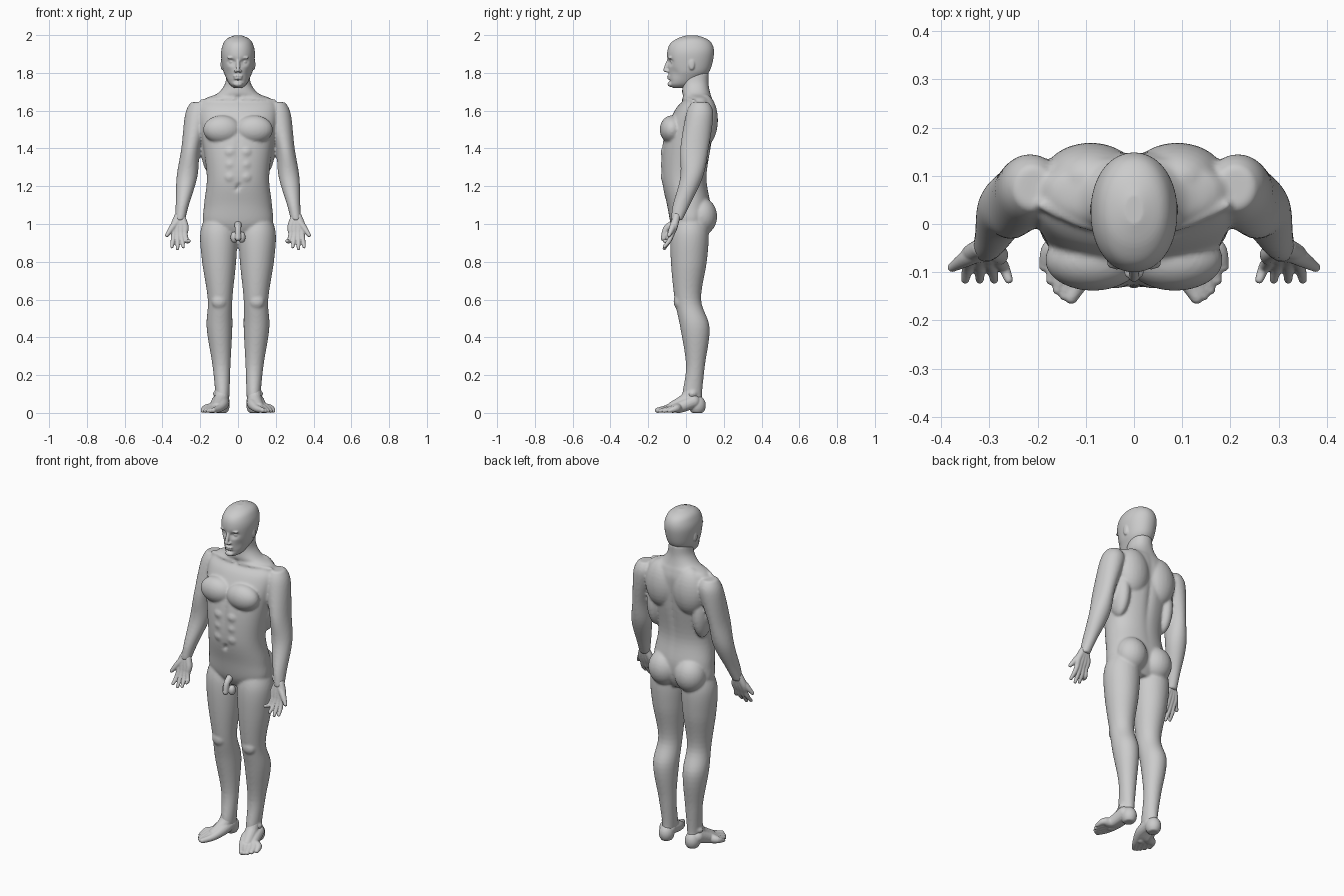
import bpy, bmesh, math
from mathutils import Vector, Matrix

old_cube = bpy.data.objects.get("Cube")
if old_cube:
    bpy.data.objects.remove(old_cube, do_unlink=True)

grey = (.6, .6, .6, 1)
clay = bpy.data.materials.new("grey clay")
clay.use_nodes = True
clay.diffuse_color = grey
clay.node_tree.nodes["Principled BSDF"].inputs["Base Color"].default_value = grey
BOTH_SIDES = (1, -1)


def spline(rows, steps=6):
    """Smooth curve through rows of numbers."""
    rows = [Vector(row) for row in rows]
    padded = [rows[0]] + rows + [rows[-1]]
    points = []
    for before, start, end, after in zip(padded, padded[1:], padded[2:], padded[3:]):
        start_slope, end_slope = (end - before) / 2, (after - start) / 2
        for step in range(steps):
            t = step / steps
            ease = t * t * (3 - 2 * t)
            points.append(start.lerp(end, ease) + start_slope * t * (1 - t) ** 2
                          - end_slope * t * t * (1 - t))
    return points + [rows[-1]]


def skin_rings(bm, rings):
    """Join neighbouring rings with faces and cap both ends."""
    for lower, upper in zip(rings, rings[1:]):
        for i in range(len(lower)):
            bm.faces.new((lower[i - 1], lower[i], upper[i], upper[i - 1]))
    bm.faces.new(rings[0])
    bm.faces.new(rings[-1])


def rounded(value, power):
    return math.copysign(abs(value) ** (2 / power), value)


def loft(bm, rows, side=1, power=2, count=48):
    """Level rings from rows of height, inner x, outer x, front y, back y."""
    rings = []
    for height, inner, outer, front, back in spline(rows):
        middle = Vector((side * (inner + outer) / 2, (front + back) / 2, height))
        ring = []
        for i in range(count):
            angle = math.tau * i / count
            across = rounded(math.cos(angle), power) * (outer - inner) / 2
            along = rounded(math.sin(angle), power) * (back - front) / 2
            ring.append(bm.verts.new(middle + Vector((across, along, 0))))
        rings.append(ring)
    skin_rings(bm, rings)


def central_loft(bm, rows, power, count):
    """Loft centred on x = 0 from rows of height, half width, front y, back y."""
    loft(bm, [(height, -half, half, front, back) for height, half, front, back in rows],
         power=power, count=count)


def blob(bm, centre, size, side=1):
    """Ellipsoid mass."""
    place = Matrix.Translation((side * centre[0], centre[1], centre[2]))
    bmesh.ops.create_uvsphere(bm, u_segments=24, v_segments=16, radius=1,
                              matrix=place @ Matrix.Diagonal((*size, 1)))


def paired_blobs(bm, masses):
    for centre, size in masses.values():
        for side in BOTH_SIDES:
            blob(bm, centre, size, side)


def tube(bm, rows, side=1, count=16):
    """Round ended tube through rows of x, y, z, radius."""
    path = spline([(side * x, y, z, radius) for x, y, z, radius in rows])
    rings = []
    for i, point in enumerate(path):
        direction = path[min(i + 1, len(path) - 1)].xyz - path[max(i - 1, 0)].xyz
        turn = direction.to_track_quat('Z', 'Y')
        ring = []
        for k in range(count):
            angle = math.tau * k / count
            spoke = Vector((math.cos(angle), math.sin(angle), 0)) * point.w
            ring.append(bm.verts.new(point.xyz + turn @ spoke))
        rings.append(ring)
    skin_rings(bm, rings)
    for end in (path[0], path[-1]):
        blob(bm, end.xyz, [end.w] * 3)


def dent(bm, centre, size, push):
    """Soft push of the surface around a point."""
    for vert in bm.verts:
        distance = sum(((vert.co[axis] - centre[axis]) / size[axis]) ** 2 for axis in range(3))
        vert.co += Vector(push) * math.exp(-distance)


def finish(name, bm, voxel, smoothing, mirrored=False):
    """Fuse the overlapping masses into one smooth skin."""
    bmesh.ops.recalc_face_normals(bm, faces=bm.faces)
    mesh = bpy.data.meshes.new(name)
    bm.to_mesh(mesh)
    bm.free()
    mesh.materials.append(clay)
    part = bpy.data.objects.new(name, mesh)
    bpy.context.collection.objects.link(part)
    fuse = part.modifiers.new("fuse", 'REMESH')
    fuse.mode, fuse.voxel_size, fuse.use_smooth_shade = 'VOXEL', voxel, True
    soften = part.modifiers.new("soften", 'SMOOTH')
    soften.factor, soften.iterations = .5, smoothing
    if mirrored:
        part.modifiers.new("pair", 'MIRROR').use_mirror_merge = False


# Body: trunk and neck, with spine groove, navel and chest line
bm = bmesh.new()
central_loft(bm, [(.94, .1, -.05, .09), (1, .18, -.08, .12), (1.1, .18, -.1, .13),
                  (1.25, .165, -.13, .11), (1.45, .19, -.12, .14), (1.6, .21, -.06, .15),
                  (1.66, .18, -.01, .14), (1.69, .11, -.02, .13), (1.74, .07, -.02, .12),
                  (1.8, .06, -.03, .12)], power=2.2, count=64)
dent(bm, centre=(0, .16, 1.4), size=(.02, .06, .2), push=(0, -.012, 0))
dent(bm, centre=(0, -.12, 1.2), size=(.012, .03, .012), push=(0, .02, 0))
dent(bm, centre=(0, -.13, 1.4), size=(.012, .03, .1), push=(0, .006, 0))

# Body: legs, arms and collar bones
leg = [(1.05, .03, .17, -.05, .1), (.95, .005, .2, -.08, .12), (.8, .01, .19, -.08, .11),
       (.6, .03, .16, -.06, .08), (.45, .03, .166, -.03, .125), (.25, .04, .135, 0, .1),
       (.1, .045, .12, -.02, .085), (.05, .05, .12, -.02, .09)]
arm = [(1.645, .17, .25, .03, .12), (1.58, .15, .28, 0, .145), (1.4, .2, .3, -.03, .12),
       (1.25, .215, .325, -.03, .09), (1.1, .26, .33, -.07, .02), (1.02, .28, .335, -.08, -.02)]
for side in BOTH_SIDES:
    loft(bm, leg, side)
    loft(bm, arm, side)
    tube(bm, [(.02, -.01, 1.66, .012), (.1, 0, 1.66, .012), (.19, .04, 1.65, .012)], side)

# Body: muscle masses as centre and size
paired_blobs(bm, {
    "chest": ((.085, -.075, 1.5), (.1, .064, .075)),
    "shoulder blade": ((.09, .095, 1.55), (.1, .074, .14)),
    "side of back": ((.15, .055, 1.42), (.047, .075, .15)),
    "buttock": ((.086, .08, 1.04), (.09, .085, .1)),
    "kneecap": ((.1, -.04, .59), (.04, .026, .04)),
    "ankle": ((.09, .035, .1), (.044, .03, .025)),
})
for row in range(3):
    paired_blobs(bm, {"abdomen": ((.04, -.112, 1.25 + row * .065), (.034, .022, .033))})
finish("body", bm, voxel=.007, smoothing=6)

# Head: skull, mouth line, eye sockets and cheek hollows
bm = bmesh.new()
central_loft(bm, [(1.72, .02, -.07, 0), (1.74, .045, -.088, .05), (1.78, .066, -.09, .1),
                  (1.82, .08, -.094, .13), (1.9, .09, -.1, .148), (1.95, .08, -.087, .14),
                  (1.98, .06, -.05, .11), (1.998, .02, 0, .06)], power=2.1, count=72)
dent(bm, centre=(0, -.1, 1.755), size=(.035, .04, .008), push=(0, .008, 0))
for side in BOTH_SIDES:
    dent(bm, centre=(side * .034, -.09, 1.858), size=(.02, .04, .014), push=(0, .02, 0))
    dent(bm, centre=(side * .055, -.06, 1.8), size=(.02, .04, .025), push=(0, .008, 0))

# Head: features
paired_blobs(bm, {
    "eye": ((.034, -.069, 1.858), (.014, .013, .01)),
    "brow": ((.034, -.083, 1.88), (.024, .012, .007)),
    "nostril": ((.012, -.1, 1.81), (.009, .012, .008)),
    "ear": ((.086, .03, 1.845), (.006, .016, .03)),
})
tube(bm, [(0, -.088, 1.875, .009), (0, -.1, 1.845, .01), (0, -.11, 1.815, .011)])
blob(bm, centre=(0, -.088, 1.783), size=(.027, .013, .006))
blob(bm, centre=(0, -.087, 1.77), size=(.023, .013, .006))
blob(bm, centre=(0, -.082, 1.74), size=(.024, .016, .014))
finish("head", bm, voxel=.0045, smoothing=3)

# Hands: four fingers fanned by rule and a thumb, palms forward
bm = bmesh.new()
for finger in range(4):
    knuckle = .28 + .02 * finger
    tip = .26 + .03 * finger
    reach = .87 + .01 * (finger - 2) ** 2
    tube(bm, [(.3 + .006 * finger, -.05, 1.04, .02), (knuckle, -.063, .985, .019),
              (knuckle, -.075, .945, .014), ((knuckle + tip) / 2, -.09, .91, .012),
              (tip, -.115, reach, .009)])
tube(bm, [(.315, -.055, 1.02, .02), (.345, -.07, .985, .018), (.377, -.09, .94, .01)])
finish("hand", bm, voxel=.0035, smoothing=3, mirrored=True)

# Feet: five toe rays by rule, heel and instep, flat underneath
bm = bmesh.new()
for toe in range(5):
    radius = .011 if toe else .014
    tube(bm, [(.08 + .006 * toe, .04, .06, .036), (.08 + .012 * toe, -.035, .045 - .004 * toe, .03),
              (.1 + .018 * toe, -.1 + .012 * toe, .023, .02),
              (.13 + .014 * toe, -.152 + .004 * toe ** 2, radius, radius)])
blob(bm, centre=(.086, .06, .04), size=(.042, .045, .052))
tube(bm, [(.085, .03, .12, .036), (.09, 0, .07, .036), (.11, -.07, .03, .03)])
for vert in bm.verts:
    vert.co.z = max(vert.co.z, 0)
finish("foot", bm, voxel=.004, smoothing=3, mirrored=True)

# Groin
bm = bmesh.new()
tube(bm, [(0, -.07, 1, .02), (0, -.105, .975, .017), (0, -.118, .925, .016)])
paired_blobs(bm, {"lower mass": ((.02, -.085, .93), (.02, .022, .03))})
finish("groin", bm, voxel=.004, smoothing=3)
